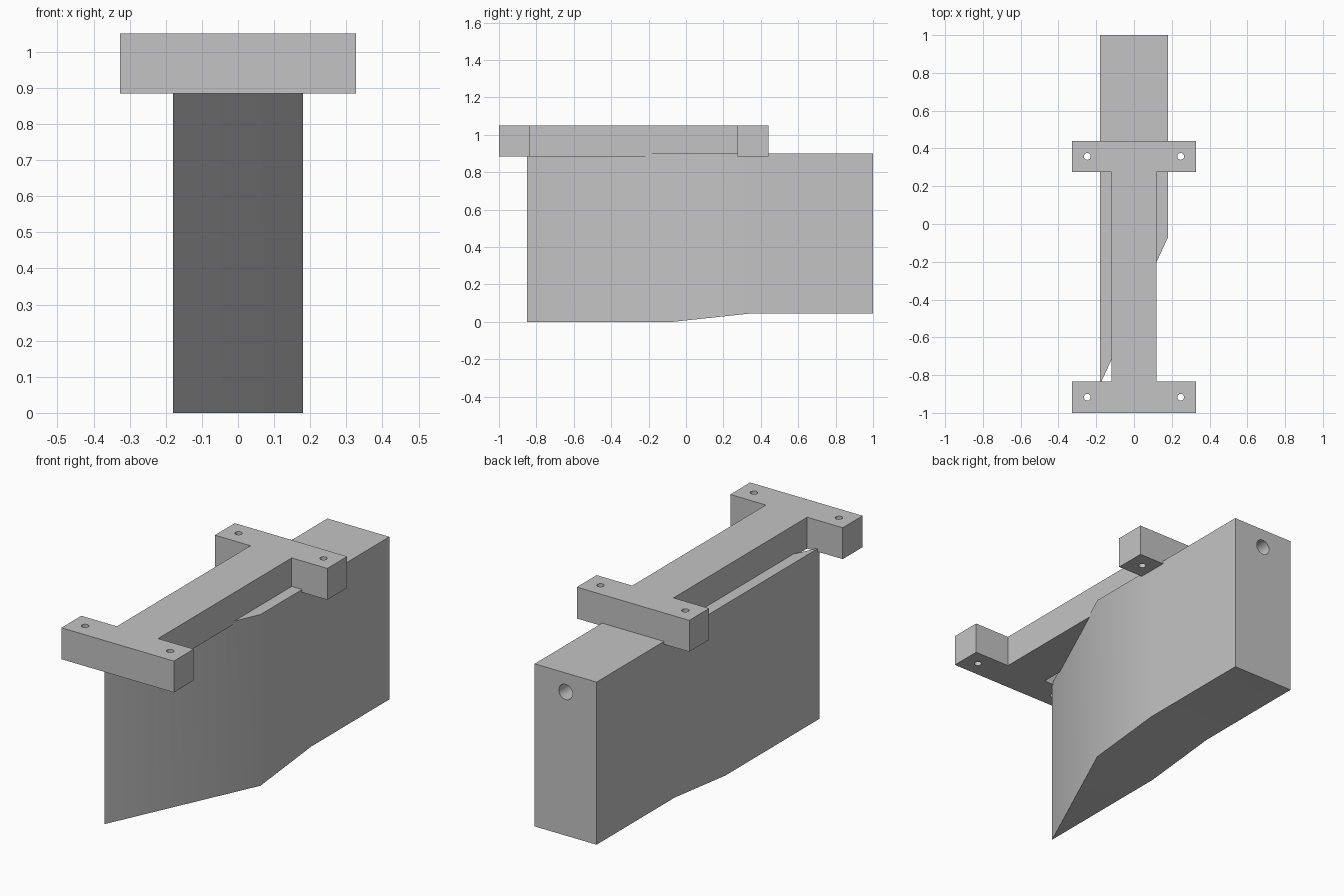
import bpy, bmesh
from mathutils import Vector

cube = bpy.data.objects.get("Cube")
if cube:
    bpy.data.objects.remove(cube, do_unlink=True)

grey = bpy.data.materials.new("plain grey")
grey.use_nodes = True
colour = (0.55, 0.55, 0.55, 1)
grey.diffuse_color = colour
grey.node_tree.nodes["Principled BSDF"].inputs["Base Color"].default_value = colour


def prism(name, outline, z0, z1, cuts=()):
    """Extrude a plan outline upwards, with optional crosswise cuts along y."""
    bm = bmesh.new()
    face = bm.faces.new([bm.verts.new((x, y, z0)) for x, y in outline])
    top = bmesh.ops.extrude_face_region(bm, geom=[face])["geom"]
    bmesh.ops.translate(bm, vec=(0, 0, z1 - z0),
                        verts=[v for v in top if isinstance(v, bmesh.types.BMVert)])
    for y in cuts:
        bmesh.ops.bisect_plane(bm, geom=bm.verts[:] + bm.edges[:] + bm.faces[:],
                               plane_co=(0, y, 0), plane_no=(0, 1, 0))
    bmesh.ops.recalc_face_normals(bm, faces=bm.faces[:])
    mesh = bpy.data.meshes.new(name)
    bm.to_mesh(mesh)
    bm.free()
    mesh.materials.append(grey)
    obj = bpy.data.objects.new(name, mesh)
    bpy.context.collection.objects.link(obj)
    return obj


def drill(obj, centre, radius, depth, axis):
    """Cut a round hole centred on a point along an axis."""
    bpy.ops.mesh.primitive_cylinder_add(
        vertices=32, radius=radius, depth=depth, location=centre,
        rotation=Vector(axis).to_track_quat("Z", "Y").to_euler())
    cutter = bpy.context.object
    cutter.data.materials.append(grey)
    cutter.hide_render = True
    mod = obj.modifiers.new("hole", "BOOLEAN")
    mod.operation = "DIFFERENCE"
    mod.solver = "EXACT"
    mod.object = cutter
    bpy.context.view_layer.objects.active = obj
    bpy.ops.object.modifier_apply(modifier=mod.name)
    bpy.data.objects.remove(cutter, do_unlink=True)


def smooth(obj):
    bpy.ops.object.select_all(action="DESELECT")
    obj.select_set(True)
    bpy.context.view_layer.objects.active = obj
    bpy.ops.object.shade_smooth_by_angle(angle=0.52)


# Body: wedge-nosed block whose underside steps up towards the back
half, shoulder, ramp_end = 0.18, -0.07, 0.35
body = prism("body", [(-half, -0.85), (half, shoulder), (half, 1), (-half, 1)],
             0, 0.9, cuts=(shoulder, ramp_end))
for v in body.data.vertices:
    if v.co.z < 0.1 and v.co.y > ramp_end - 0.01:
        v.co.z = 0.045
drill(body, (0, 1, 0.8), 0.04, 0.5, (0, 1, 0))
smooth(body)

# Mounting bracket: a web with a cross bar at each end
web, bar = 0.12, 0.327
right_side = [(bar, -1), (bar, -0.835), (web, -0.835),
              (web, 0.275), (bar, 0.275), (bar, 0.44)]
bracket = prism("mounting_bracket",
                right_side + [(-x, y) for x, y in reversed(right_side)], 0.885, 1.05)
for x in (-0.247, 0.247):
    for y in (-0.917, 0.358):
        drill(bracket, (x, y, 0.97), 0.018, 0.4, (0, 0, 1))
smooth(bracket)
